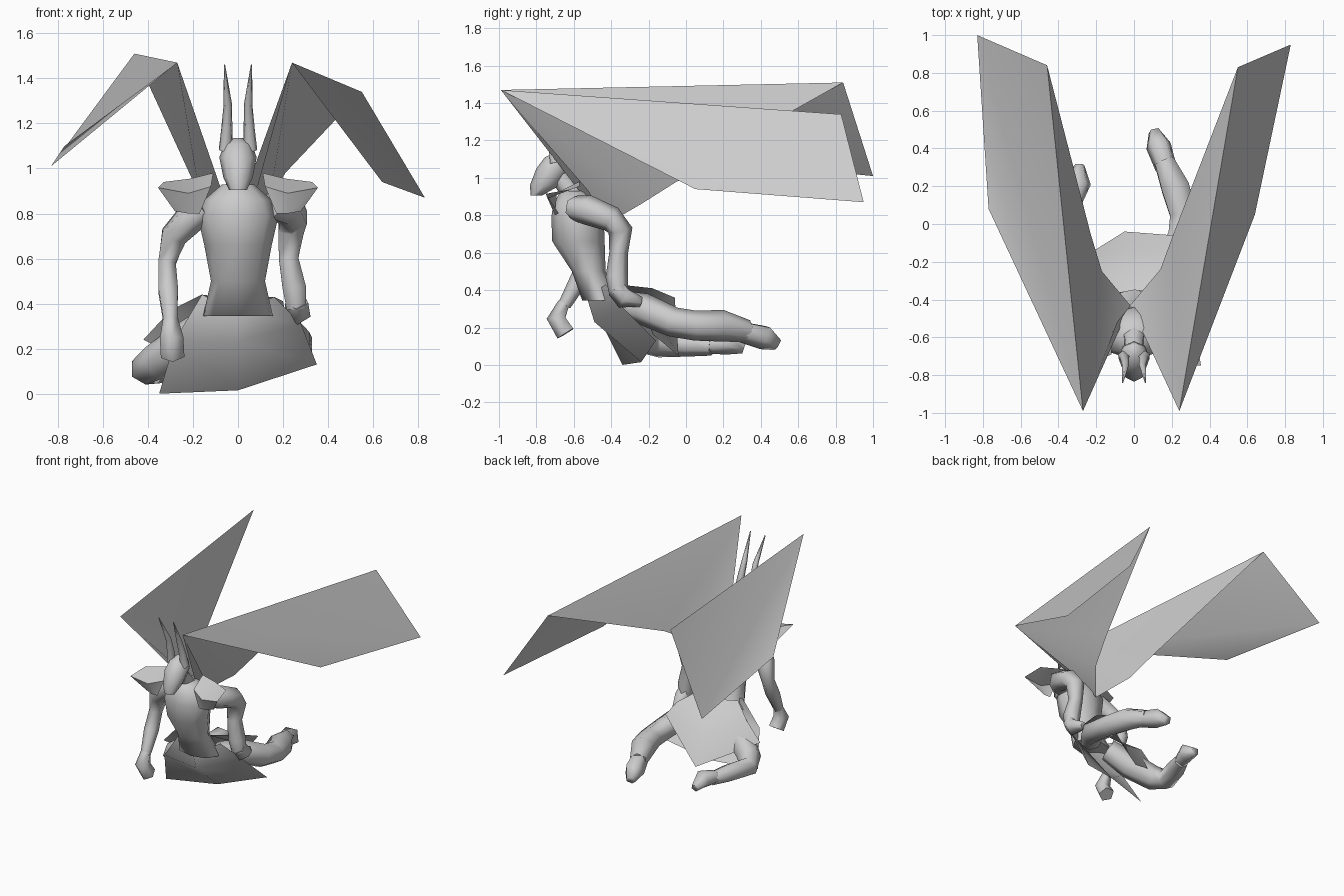
import bpy, math
from mathutils import Vector


def make(name, verts, faces):
    me = bpy.data.meshes.new(name)
    me.from_pydata([tuple(v) for v in verts], [], faces)
    ob = bpy.data.objects.new(name, me)
    bpy.context.collection.objects.link(ob)
    bpy.ops.object.select_all(action='DESELECT')
    ob.select_set(True)
    bpy.context.view_layer.objects.active = ob
    bpy.ops.object.shade_smooth_by_angle(angle=math.radians(75))
    return ob


def skin_rings(name, rings):
    """Join rings of equal size and cap both ends."""
    n = len(rings[0])
    verts = [v for r in rings for v in r]
    faces = [(i * n + j, i * n + (j + 1) % n, (i + 1) * n + (j + 1) % n, (i + 1) * n + j)
             for i in range(len(rings) - 1) for j in range(n)]
    faces += [tuple(range(n))[::-1], tuple(range(len(verts) - n, len(verts)))]
    return make(name, verts, faces)


def stack(name, levels, n=8):
    """Horizontal elliptical levels: (z, y centre, x radius, y radius)."""
    return skin_rings(name, [[(rx * math.cos(2 * math.pi * k / n),
                               yc + ry * math.sin(2 * math.pi * k / n), z)
                              for k in range(n)] for z, yc, rx, ry in levels])


def tube(name, pts, n=6):
    """Limb along points: (x, y, z, radius)."""
    c = [Vector(p[:3]) for p in pts]
    rings = []
    for i, p in enumerate(pts):
        t = (c[min(i + 1, len(c) - 1)] - c[max(i - 1, 0)]).normalized()
        u = t.cross(Vector((1, 0, 0))).normalized()
        w = t.cross(u)
        rings.append([c[i] + p[3] * (math.cos(2 * math.pi * k / n) * u +
                                     math.sin(2 * math.pi * k / n) * w) for k in range(n)])
    return skin_rings(name, rings)


def sheet(name, rows):
    """Cloth or armour panel from rows of points."""
    n = len(rows[0])
    faces = [(i * n + j, i * n + j + 1, (i + 1) * n + j + 1, (i + 1) * n + j)
             for i in range(len(rows) - 1) for j in range(n - 1)]
    return make(name, [v for r in rows for v in r], faces)


# Torso, neck and helmeted head
stack("torso", [(.345, -.45, .155, .105), (.50, -.52, .12, .09),
                (.66, -.575, .15, .14), (.79, -.58, .18, .14), (.86, -.59, .15, .12),
                (.93, -.60, .07, .07)])
tube("neck", [(0, -.58, .86, .07), (0, -.63, .95, .055), (0, -.69, 1.02, .05)])
stack("head", [(.905, -.80, .04, .03), (.96, -.755, .065, .08), (1.05, -.71, .083, .09),
               (1.11, -.69, .06, .065), (1.135, -.67, .02, .03)])

# Horns and pauldrons
for s, side in ((-1, "left"), (1, "right")):
    tube(side + "_horn", [(s * .055, -.70, 1.08, .032), (s * .05, -.715, 1.17, .026),
                          (s * .045, -.75, 1.28, .02), (s * .06, -.84, 1.46, .003)], 5)
    sheet(side + "_pauldron", [
        [(s * .17, -.70, .80), (s * .22, -.70, .80), (s * .28, -.68, .81)],
        [(s * .12, -.69, .92), (s * .22, -.74, .89), (s * .355, -.75, .915)],
        [(s * .11, -.57, .98), (s * .21, -.57, .955), (s * .33, -.61, .94)]])

# Left arm hanging forward, right arm bent back
tube("left_arm", [(-.15, -.57, .82, .065), (-.22, -.56, .77, .07), (-.285, -.52, .70, .065),
                  (-.315, -.51, .58, .045), (-.31, -.57, .46, .05), (-.30, -.65, .32, .035)])
tube("left_hand", [(-.30, -.65, .33, .035), (-.295, -.69, .25, .055), (-.29, -.64, .17, .055)], 5)
tube("right_arm", [(.15, -.60, .84, .065), (.22, -.53, .83, .08), (.245, -.40, .78, .07),
                   (.235, -.35, .72, .065), (.225, -.36, .60, .05), (.25, -.37, .47, .06),
                   (.26, -.36, .38, .05)])
tube("right_hand", [(.26, -.37, .41, .055), (.265, -.33, .36, .06), (.25, -.24, .34, .03)], 5)

# Kneeling legs and feet trailing behind
tube("left_leg", [(-.09, -.38, .33, .08), (-.22, -.31, .23, .095), (-.36, -.22, .14, .085),
                  (-.41, -.14, .11, .07), (-.36, .02, .11, .065), (-.31, .14, .10, .05)])
tube("left_foot", [(-.32, .12, .11, .05), (-.29, .22, .12, .065), (-.29, .31, .09, .03)], 5)
tube("right_leg", [(.09, -.36, .33, .07), (.18, -.23, .30, .085), (.25, -.07, .23, .08),
                   (.26, .05, .21, .08), (.22, .19, .21, .085), (.16, .33, .18, .06)])
tube("right_foot", [(.17, .30, .18, .06), (.13, .42, .15, .07), (.11, .49, .11, .035)], 5)

# Front and back skirt panels
sheet("skirt_front", [[(-.16, -.43, .44), (0, -.53, .36), (.16, -.43, .43)],
                      [(-.28, -.46, .24), (0, -.49, .23), (.28, -.34, .31)],
                      [(-.35, -.34, 0), (0, -.24, .015), (.35, -.16, .13)]])
sheet("skirt_back", [[(-.16, -.38, .44), (0, -.35, .42), (.16, -.36, .43)],
                     [(-.30, -.28, .37), (-.03, -.17, .27), (.20, -.18, .41)],
                     [(-.42, -.27, .24), (-.05, -.04, .05), (.21, -.06, .36)]])

# Wings: inner membrane fans from the leading tip, outer panel folds down over the ridge
wings = {
    "left_wing": [(-.27, -.99, 1.47), (-.09, -.52, .93), (-.02, -.43, .75), (-.17, -.25, .88),
                  (-.23, -.05, 1.01), (-.46, .84, 1.51), (-.83, 1.0, 1.01), (-.77, .08, 1.10)],
    "right_wing": [(.24, -.99, 1.47), (.09, -.52, .93), (-.02, -.43, .75), (.14, -.24, .86),
                   (.21, -.05, .98), (.55, .83, 1.34), (.83, .95, .87), (.64, .05, .94)]}
for name, pts in wings.items():
    make(name, pts, [(0, i, i + 1) for i in range(1, 7)])
